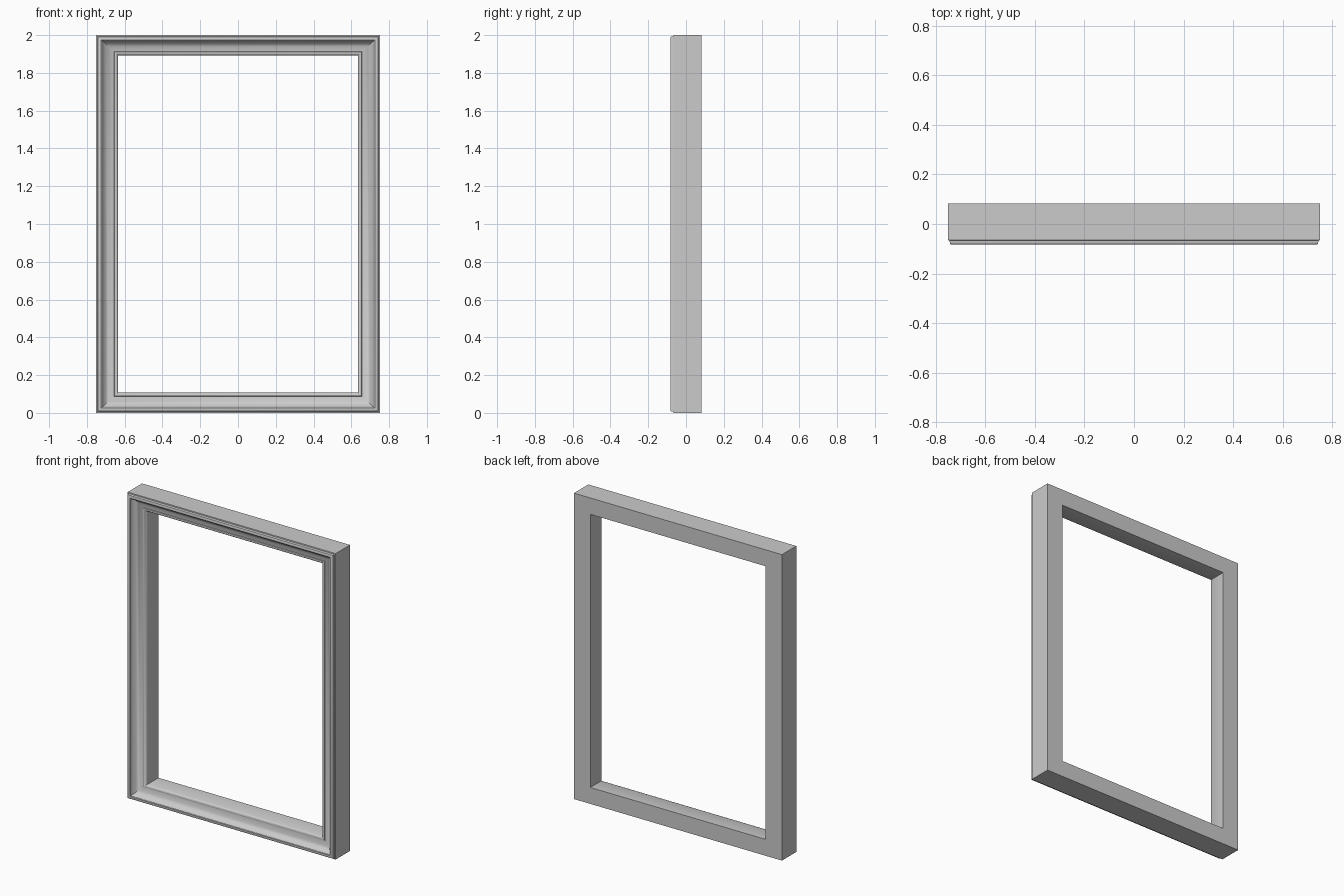
import bpy, bmesh

if "Cube" in bpy.data.objects:
    bpy.data.objects.remove(bpy.data.objects["Cube"])

W, H = 0.752, 2.0      # half width, full height
KZ = 0.91              # rails are slightly slimmer than the stiles

# moulding cross-section: (inset from outer edge, y)
profile = [
    (0.0, 0.083), (0.0, -0.065), (0.007, -0.067), (0.008, -0.075),
    (0.010, -0.081), (0.014, -0.083), (0.028, -0.083), (0.032, -0.080),
    (0.034, -0.072), (0.042, -0.062), (0.052, -0.053), (0.065, -0.045),
    (0.080, -0.039), (0.096, -0.036), (0.098, -0.041), (0.103, -0.043),
    (0.110, -0.041), (0.115, -0.036), (0.118, -0.029), (0.118, 0.083),
]

# sweep the section round the four mitred corners
bm = bmesh.new()
rings = []
for sx, top in ((-1, 0), (1, 0), (1, 1), (-1, 1)):
    rings.append([bm.verts.new((sx * (W - a), y, H - a * KZ if top else a * KZ))
                  for a, y in profile])
n = len(profile)
for i in range(4):
    r, s = rings[i], rings[(i + 1) % 4]
    for j in range(n):
        k = (j + 1) % n
        bm.faces.new((r[j], r[k], s[k], s[j]))
bmesh.ops.recalc_face_normals(bm, faces=bm.faces)

mesh = bpy.data.meshes.new("picture_frame")
bm.to_mesh(mesh)
bm.free()
frame = bpy.data.objects.new("picture_frame", mesh)
bpy.context.collection.objects.link(frame)
bpy.context.view_layer.objects.active = frame
frame.select_set(True)
bpy.ops.object.shade_smooth_by_angle(angle=0.6)
